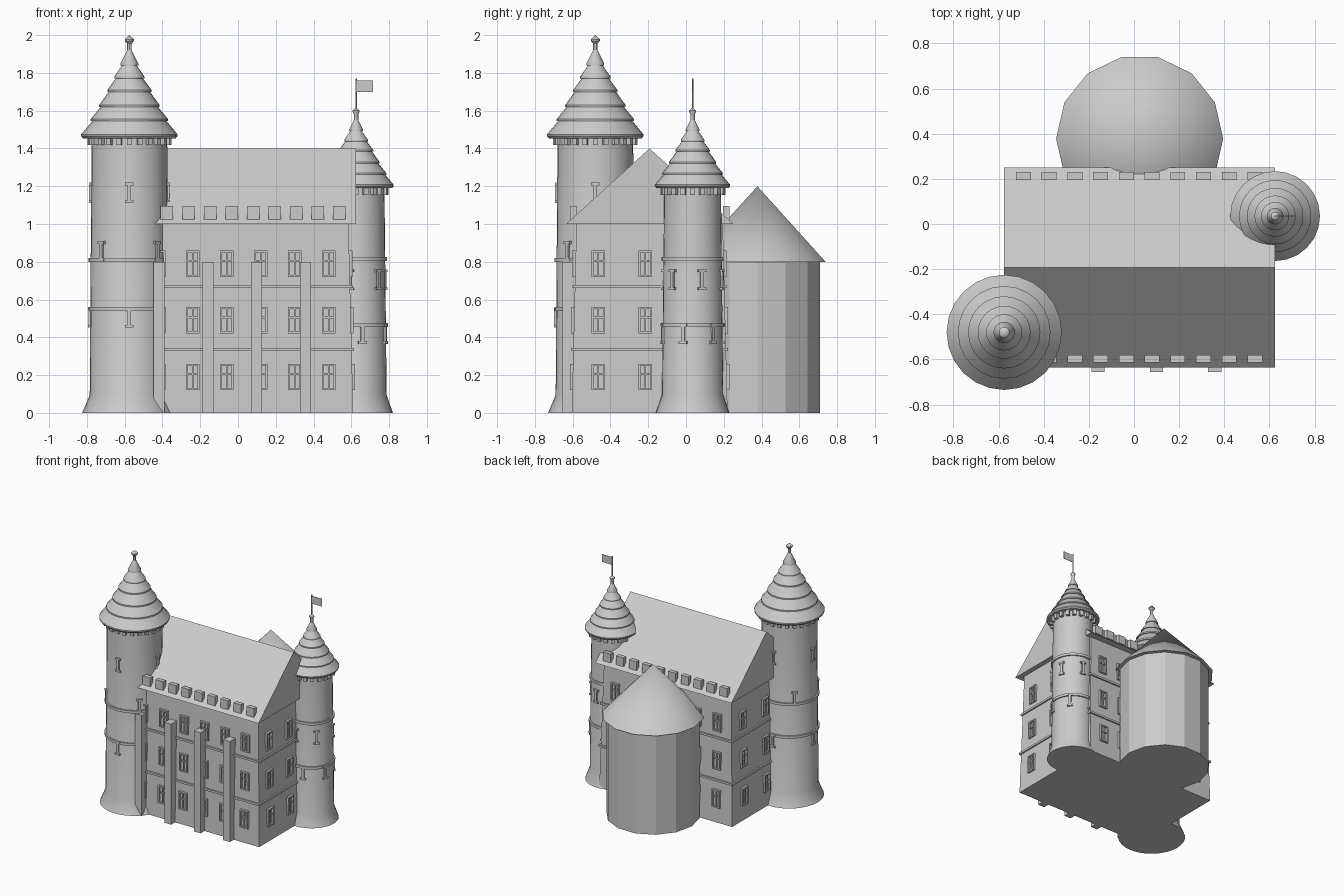
import bpy, bmesh, math
from mathutils import Matrix, Vector

if "Cube" in bpy.data.objects:
    bpy.data.objects.remove(bpy.data.objects["Cube"])

stone = bpy.data.materials.new("light_grey_stone")
stone.diffuse_color = (0.6, 0.6, 0.6, 1)
stone.use_nodes = True
stone.node_tree.nodes["Principled BSDF"].inputs["Base Color"].default_value = stone.diffuse_color


def finish(bm, name, smooth=None):
    bmesh.ops.recalc_face_normals(bm, faces=bm.faces)
    me = bpy.data.meshes.new(name)
    bm.to_mesh(me)
    bm.free()
    me.materials.append(stone)
    ob = bpy.data.objects.new(name, me)
    bpy.context.collection.objects.link(ob)
    if smooth:
        bpy.ops.object.select_all(action='DESELECT')
        ob.select_set(True)
        bpy.context.view_layer.objects.active = ob
        bpy.ops.object.shade_smooth_by_angle(angle=math.radians(smooth))
    return ob


def box(bm, center, size, frame=Matrix()):
    m = frame @ Matrix.Translation(center) @ Matrix.Diagonal((*size, 1))
    bmesh.ops.create_cube(bm, size=1, matrix=m)


def lathe(name, x, y, profile, n=24, phase=0.0, smooth=None):
    """Revolve (radius, z) points about a vertical axis, closed at both ends."""
    bm = bmesh.new()
    rings = []
    for r, z in profile:
        if r == 0:
            rings.append([bm.verts.new((x, y, z))] * n)
        else:
            rings.append([bm.verts.new((x + r * math.cos(phase + 2 * math.pi * i / n),
                                        y + r * math.sin(phase + 2 * math.pi * i / n), z))
                          for i in range(n)])
    for a, b in zip(rings, rings[1:]):
        for i in range(n):
            j = (i + 1) % n
            bm.faces.new(list(dict.fromkeys([a[i], a[j], b[j], b[i]])))
    for ring in (rings[0], rings[-1]):
        if ring[0] != ring[1]:
            bm.faces.new(ring)
    return finish(bm, name, smooth)


def around(x, y, angle):
    """Frame at a tower axis whose local +x points outwards."""
    return Matrix.Translation((x, y, 0)) @ Matrix.Rotation(angle, 4, 'Z')


def tower(name, x, y, r0, r1, flare, eave, k, bands, slits, corbels):
    # flared foot and slightly tapering shaft
    lathe(name + "_shaft", x, y, [(flare, 0), (r0, 0.095), (r1, eave + 0.01)], 32, 0, 35)
    # string courses
    for z in bands:
        r = r0 + (r1 - r0) * z / eave
        lathe(name + "_band", x, y, [(r - .01, z - .01), (r + .011, z - .01),
                                     (r + .011, z + .01), (r - .01, z + .01)], 32, 0, 35)
    # stepped bell roof: each tier overhangs the one above it
    radii = [.255, .205, .16, .117, .08, .047]
    heights = [0, .08, .155, .235, .305, .375, .455]
    profile = [(r1 - .02, eave), (.245 * k, eave - .012 * k)]
    for i, r in enumerate(radii):
        top = radii[i + 1] - .008 if i < 5 else .012
        profile += [(r * k, eave + heights[i] * k),
                    (r * k, eave + (heights[i] + .01) * k),
                    (top * k, eave + heights[i + 1] * k)]
    lathe(name + "_roof", x, y, profile, 24, 0, 30)
    # finial
    t = eave + .455 * k
    lathe(name + "_finial", x, y, [(.012, t - .02), (.012, t + .035 * k), (.024 * k, t + .05 * k),
                                   (.024 * k, t + .058 * k), (0, t + .08 * k)], 12, 0, 30)
    # corbels below the eave
    bm = bmesh.new()
    for i in range(corbels):
        box(bm, (r1 + .005, 0, eave - .027), (.036, .026, .04),
            around(x, y, 2 * math.pi * i / corbels))
    finish(bm, name + "_corbels")
    # arrow slits with a cap and a foot
    bm = bmesh.new()
    for z, count, start in slits:
        r = r0 + (r1 - r0) * z / eave
        for i in range(count):
            f = around(x, y, math.radians(start + 360 * i / count))
            box(bm, (r, 0, z), (.022, .018, .1), f)
            for s in (-1, 1):
                box(bm, (r, 0, z + s * .047), (.024, .044, .014), f)
    finish(bm, name + "_slits")


tower("great_tower", -.575, -.48, .21, .2, .25, 1.465, 1.0, (.55, .81),
      ((1.165, 4, 0), (.855, 4, 45), (.505, 4, 0)), 24)
tower("small_tower", .625, .035, .162, .15, .195, 1.2, .78, (.465, .815),
      ((.705, 6, 18), (.42, 6, -18)), 20)

# flag and pole on the small tower
lathe("flag_pole", .625, .035, [(.004, 1.6), (.004, 1.77)], 8)
bm = bmesh.new()
box(bm, (.67, .035, 1.73), (.09, .004, .06))
finish(bm, "flag")

# main hall, narrowing slightly towards the eaves
X0, X1, Y0, Y1 = -.56, .61, -.605, .22
LEAN = .025
bm = bmesh.new()
box(bm, ((X0 + X1) / 2, (Y0 + Y1) / 2, .5), (X1 - X0, Y1 - Y0, 1))
for v in bm.verts:
    if v.co.z > .5:
        v.co.x += LEAN if v.co.x < 0 else -LEAN
        v.co.y += LEAN if v.co.y < -.2 else -LEAN
finish(bm, "hall_walls")

# string courses around the hall
bm = bmesh.new()
for z in (.335, .67):
    g = .012 - LEAN * z
    box(bm, ((X0 + X1) / 2, (Y0 + Y1) / 2, z), (X1 - X0 + 2 * g, Y1 - Y0 + 2 * g, .016))
finish(bm, "hall_bands")

# gabled roof prism
bm = bmesh.new()
ends = [[bm.verts.new((x, y, z)) for y, z in ((-.635, 1.0), (.25, 1.0), (-.193, 1.4))]
        for x in (-.575, .625)]
bm.faces.new(ends[0])
bm.faces.new(ends[1])
for i in range(3):
    j = (i + 1) % 3
    bm.faces.new([ends[0][i], ends[0][j], ends[1][j], ends[1][i]])
finish(bm, "hall_roof")

# battlement blocks along both eaves
bm = bmesh.new()
for i in range(10):
    for y in (-.597, .213):
        box(bm, (-.49 + .114 * i, y, 1.06), (.066, .034, .07))
finish(bm, "battlements")

# buttresses on the front wall
bm = bmesh.new()
for i in range(4):
    box(bm, (-.418 + .2585 * i, -.605, .4), (.058, .1, .8))
finish(bm, "buttresses")


def window(bm, f):
    """Framed window; local x runs along the wall, local -y points out."""
    for s in (-1, 1):
        box(bm, (s * .031, 0, 0), (.01, .03, .14), f)
        box(bm, (0, 0, s * .065), (.072, .03, .01), f)
    box(bm, (0, 0, 0), (.008, .02, .13), f)
    box(bm, (0, 0, .015), (.06, .02, .008), f)


# three storeys of windows on all four walls
bm = bmesh.new()
for z in (.19, .49, .79):
    d = LEAN * z
    spots = []
    for x in [-.42 + .18 * i for i in range(6)]:
        spots += [(x, Y0 + d, 0), (x, Y1 - d, 180)]
    for y in (-.465, -.215, .065):
        spots += [(X0 + d, y, -90), (X1 - d, y, 90)]
    for x, y, a in spots:
        window(bm, Matrix.Translation((x, y, z)) @ Matrix.Rotation(math.radians(a), 4, 'Z'))
finish(bm, "hall_windows")

# fourteen-sided rear tower with a plain cone roof
half = math.pi / 14
lathe("rear_tower_walls", .025, .378, [(.34, 0), (.34, .81)], 14, 0)
lathe("rear_tower_roof", .025, .378, [(.37, .8), (0, 1.2)], 14, 0, 40)
